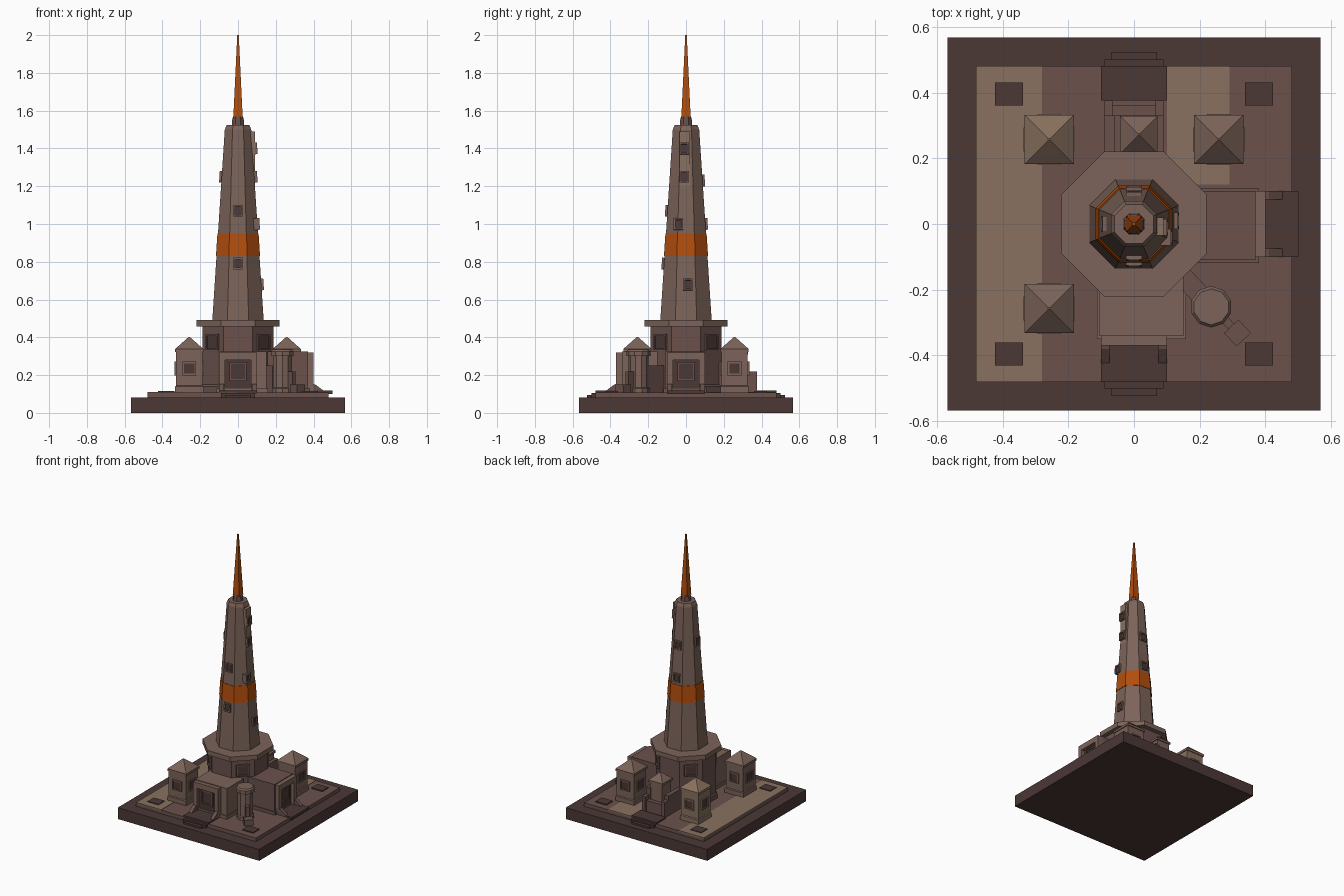
import bpy, bmesh
from math import pi, cos, sin, radians
from mathutils import Matrix, Vector

if "Cube" in bpy.data.objects:
    bpy.data.objects.remove(bpy.data.objects["Cube"])


def material(name, rgb):
    m = bpy.data.materials.new(name)
    m.diffuse_color = (*rgb, 1)
    m.use_nodes = True
    m.node_tree.nodes["Principled BSDF"].inputs["Base Color"].default_value = m.diffuse_color
    return m


DARK = material("dark_stone", (0.07, 0.04, 0.037))
MAUVE = material("mauve_stone", (0.145, 0.083, 0.073))
TAN = material("tan_stone", (0.25, 0.165, 0.115))
BROWN = material("brown_stone", (0.2, 0.125, 0.1))
ORANGE = material("orange_paint", (0.45, 0.075, 0.004))


def finish(name, bm, mat):
    bmesh.ops.recalc_face_normals(bm, faces=bm.faces)
    me = bpy.data.meshes.new(name)
    bm.to_mesh(me)
    bm.free()
    me.materials.append(mat)
    ob = bpy.data.objects.new(name, me)
    bpy.context.collection.objects.link(ob)
    return ob


def prism(name, n, x, y, rings, mat):
    """Stack of n-sided rings (half width, height), flats facing the axes."""
    bm = bmesh.new()
    loops = []
    for r, z in rings:
        k = r / cos(pi / n)
        loops.append([bm.verts.new((x + k * cos(2 * pi * (i + .5) / n),
                                    y + k * sin(2 * pi * (i + .5) / n), z)) for i in range(n)])
    for a, b in zip(loops, loops[1:]):
        for i in range(n):
            bm.faces.new((a[i], a[(i + 1) % n], b[(i + 1) % n], b[i]))
    bm.faces.new(loops[0])
    bm.faces.new(loops[-1])
    return finish(name, bm, mat)


def boxes(name, parts, mat, matrix=Matrix()):
    """Boxes given as x0, x1, y0, y1, z0, z1 joined into one object."""
    bm = bmesh.new()
    for x0, x1, y0, y1, z0, z1 in parts:
        m = Matrix.Translation(((x0 + x1) / 2, (y0 + y1) / 2, (z0 + z1) / 2))
        bmesh.ops.create_cube(bm, size=1, matrix=matrix @ m @ Matrix.Diagonal((x1 - x0, y1 - y0, z1 - z0, 1)))
    return finish(name, bm, mat)


def wedge(name, outline, y0, y1, mat, matrix):
    """Side outline (x, z) extruded across y."""
    bm = bmesh.new()
    a = [bm.verts.new(matrix @ Vector((x, y0, z))) for x, z in outline]
    b = [bm.verts.new(matrix @ Vector((x, y1, z))) for x, z in outline]
    bm.faces.new(a)
    bm.faces.new(b)
    for i in range(len(a)):
        j = (i + 1) % len(a)
        bm.faces.new((a[i], a[j], b[j], b[i]))
    return finish(name, bm, mat)


def turn(deg, x=0, y=0):
    return Matrix.Translation((x, y, 0)) @ Matrix.Rotation(radians(deg), 4, 'Z')


def window(name, matrix, w, h, depth, mat, bar=.009):
    """Frame with a recessed pane; local +x points outwards."""
    f = depth
    boxes(name + "_frame", [(-.02, f, -w, -w + bar, -h, h), (-.02, f, w - bar, w, -h, h),
                            (-.02, f, -w + bar, w - bar, h - bar, h),
                            (-.02, f, -w + bar, w - bar, -h, -h + bar)], mat, matrix)
    boxes(name + "_pane", [(-.02, f * .3, -w + bar, w - bar, -h + bar, h - bar)], DARK, matrix)


# plinth and plaza
boxes("plinth", [(-.567, .567, -.567, .567, 0, .082)], DARK)
boxes("plaza", [(-.48, .48, -.48, .48, .08, .108)], MAUVE)
boxes("plaza_tan_paving", [(-.48, -.28, -.48, .48, .1, .11), (.1, .29, .12, .48, .1, .11)], TAN)
for sx in (-1, 1):
    for sy in (-1, 1):
        boxes("plaza_hatch", [(-.043, .043, -.035, .035, .1, .115)], DARK, turn(0, sx * .38, sy * .395))

# octagonal podium with projecting lip
prism("podium", 8, 0, 0, [(.195, .1), (.195, .14), (.188, .15), (.188, .46)], MAUVE)
prism("podium_lip", 8, 0, 0, [(.22, .458), (.22, .492)], BROWN)


# tapering octagonal tower
def tower_r(z):
    return .136 - .066 * (z - .49) / 1.01


prism("tower_lower", 8, 0, 0, [(.136, .49), (tower_r(.84), .84)], BROWN)
prism("tower_band", 8, 0, 0, [(tower_r(.83) + .003, .83), (tower_r(.95) + .003, .95)], ORANGE)
prism("tower_upper", 8, 0, 0, [(tower_r(.94), .94), (.07, 1.5), (.06, 1.525)], BROWN)
prism("spire_collar", 8, 0, 0, [(.033, 1.52), (.03, 1.56), (.022, 1.575)], MAUVE)
prism("spire", 4, 0, 0, [(.025, 1.56), (.004, 2.0)], ORANGE)
boxes("tower_fin", [(.04, .09, -.035, .02, 1.19, 1.49)], TAN)

# tower windows: facing angle, sideways offset, height
for deg, off, z in [(-90, 0, 1.07), (-90, 0, .79), (0, -.01, 1.4), (0, -.01, 1.25), (0, -.04, 1.0),
                    (0, .01, .68), (90, 0, 1.23), (90, 0, 1.0), (180, 0, 1.25)]:
    r = .09 if deg == 0 and z > 1.19 else tower_r(z)
    m = turn(deg) @ Matrix.Translation((r, off, z)) @ Matrix.Rotation(-.065, 4, 'Y')
    window("tower_window", m, .025, .031, .012, BROWN)

# podium windows on the diagonal faces
for deg in (-45, 45, 135, 225):
    window("podium_window", turn(deg) @ Matrix.Translation((.188, 0, .375)), .045, .042, .012, MAUVE)


# entrance halls: facing angle, side limits, front distance, height
def hall(deg, y0, y1, front, top, mat):
    m = turn(deg)
    boxes("entrance_hall", [(.15, front, y0, y1, .1, top)], mat, m)
    boxes("entrance_hall_base", [(.15, front + .01, y0 - .008, y1 + .008, .1, .13)], mat, m)
    f = front
    boxes("entrance_portal", [(f - .02, f + .03, -.1, -.07, .1, .32), (f - .02, f + .03, .07, .1, .1, .32),
                              (f - .02, f + .03, -.07, .07, .28, .32)], BROWN, m)
    boxes("entrance_door", [(f - .02, f + .006, -.07, .07, .1, .28)], DARK, m)
    window("entrance_door_panel", m @ Matrix.Translation((f + .006, 0, .22)), .045, .05, .008, MAUVE)


def steps(deg, front, tail):
    m = turn(deg)
    boxes("entrance_landing", [(front, tail, -.1, .1, .1, .118)], DARK, m)
    for s in (-1, 1):
        wedge("entrance_rail", [(front, .1), (front, .16), (front + .04, .15), (front + .09, .112),
                                (front + .09, .1)], s * .075, s * .1, MAUVE, m)


hall(-90, -.105, .15, .34, .325, BROWN)
steps(-90, .34, .48)
hall(0, -.11, .1, .37, .325, MAUVE)
steps(0, .37, .5)
for deg in (-90, 90):
    boxes("outer_step", [(.47, .5, -.09, .09, .08, .104), (.5, .523, -.07, .07, .08, .094)], DARK, turn(deg))

# rear porch: walls around a small roofed tower
boxes("rear_porch_walls", [(.15, .33, -.09, -.055, .1, .27), (.15, .33, .06, .09, .1, .25),
                           (.33, .375, -.09, -.065, .1, .22), (.33, .375, .065, .09, .1, .22),
                           (.33, .36, -.065, .065, .1, .19)], MAUVE, turn(90))
boxes("rear_landing", [(.375, .48, -.1, .1, .1, .118)], DARK, turn(90))
prism("rear_turret", 4, .015, .272, [(.05, .1), (.05, .31), (.057, .31), (.057, .325), (.003, .375)], BROWN)

# square corner turrets with pyramid roofs
for sx, sy, mat in ((-1, -1, BROWN), (-1, 1, TAN), (1, 1, BROWN)):
    x, y = sx * .258, sy * .257
    prism("turret_body", 4, x, y, [(.075, .1), (.075, .14), (.069, .145), (.069, .325)], mat)
    prism("turret_roof", 4, x, y, [(.075, .322), (.075, .338), (.003, .402)], mat)
    for deg in (0, 90, 180, 270):
        m = turn(deg, x, y) @ Matrix.Translation((.069, 0, .235))
        window("turret_window", m, .036, .036, .009, mat)

# round corner tank with cap, link and buttress
prism("tank", 10, .235, -.252, [(.056, .1), (.056, .13), (.05, .135), (.05, .3), (.06, .3), (.06, .325), (.052, .335)],
      BROWN)
boxes("tank_link", [(.18, .3, -.03, .03, .1, .25)], MAUVE, turn(-47))
boxes("tank_buttress", [(.39, .43, -.012, .012, .1, .22), (.43, .485, -.03, .03, .1, .15)], MAUVE, turn(-46.5))
